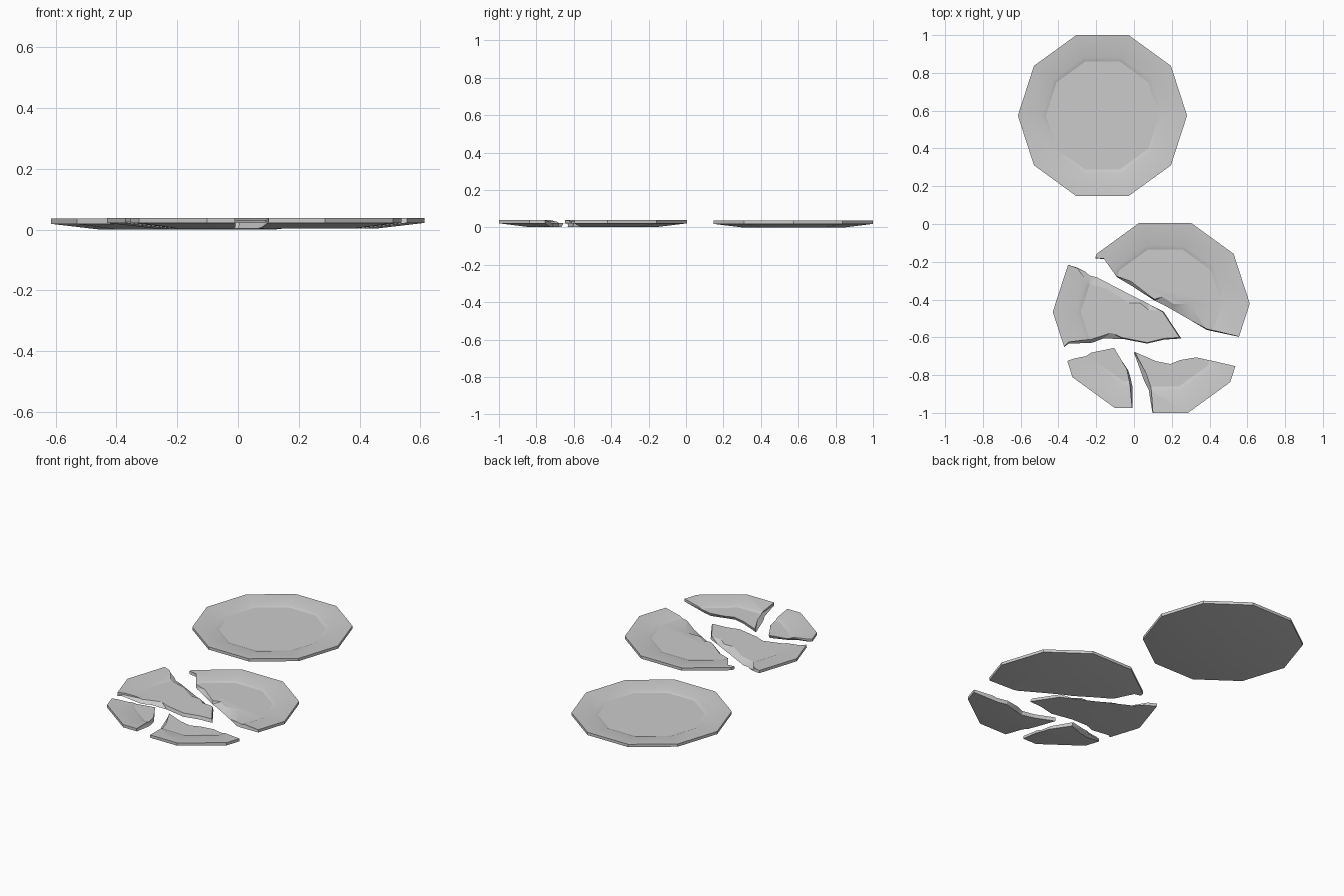
import bpy, bmesh, math

R = 0.448
# plate cross-section: (radius, height), from under-side centre to upper side
PROFILE = [(0.285, 0.0), (R, 0.019), (R, 0.036), (0.323, 0.028), (0.300, 0.020)]


def loft(name, rings):
    """Closed solid through rings of equal point count."""
    bm = bmesh.new()
    loops = [[bm.verts.new(p) for p in ring] for ring in rings]
    n = len(loops[0])
    for a, b in zip(loops, loops[1:]):
        for i in range(n):
            j = (i + 1) % n
            bm.faces.new((a[i], a[j], b[j], b[i]))
    bm.faces.new(loops[0])
    bm.faces.new(loops[-1])
    bmesh.ops.recalc_face_normals(bm, faces=bm.faces)
    mesh = bpy.data.meshes.new(name)
    bm.to_mesh(mesh)
    bm.free()
    ob = bpy.data.objects.new(name, mesh)
    bpy.context.collection.objects.link(ob)
    return ob


def plate(name, cx, cy, dz=0.0):
    angles = [math.radians(36 * i) for i in range(10)]
    return loft(name, [[(cx + r * math.cos(a), cy + r * math.sin(a), z + dz)
                        for a in angles] for r, z in PROFILE])


def smooth(ob):
    bpy.ops.object.select_all(action='DESELECT')
    ob.select_set(True)
    bpy.context.view_layer.objects.active = ob
    bpy.ops.object.shade_smooth_by_angle(angle=math.radians(20))


def shard(name, cx, cy, crack, outside):
    """Plate kept inside a jagged prism; crack = (top x, y, bottom x, y)."""
    dz = 0.003
    ob = plate(name, cx, cy, dz)
    top = [(c[0], c[1]) for c in crack] + outside
    low = [(c[2], c[3]) for c in crack] + outside
    rings = [[(x, y, z) for x, y in outline] for outline, z in
             ((low, -0.03), (low, dz), (top, dz + 0.022), (top, 0.08))]
    cutter = loft(name + "_cutter", rings)
    bm = bmesh.new()
    bm.from_mesh(cutter.data)
    bmesh.ops.triangulate(bm, faces=bm.faces)
    bm.to_mesh(cutter.data)
    bm.free()
    mod = ob.modifiers.new("break", 'BOOLEAN')
    mod.operation = 'INTERSECT'
    mod.solver = 'EXACT'
    mod.object = cutter
    graph = bpy.context.evaluated_depsgraph_get()
    mesh = bpy.data.meshes.new_from_object(ob.evaluated_get(graph))
    ob.modifiers.clear()
    ob.data = mesh
    bpy.data.objects.remove(cutter)
    smooth(ob)


# whole plate
smooth(plate("whole_plate", -0.167, 0.574))

# large shard, upper right
shard("shard_large", 0.165, -0.421, [
    (-0.30, -0.175, -0.30, -0.185), (-0.16, -0.183, -0.155, -0.188),
    (-0.095, -0.275, -0.09, -0.282), (-0.013, -0.304, -0.013, -0.327),
    (0.108, -0.397, 0.108, -0.405), (0.156, -0.384, 0.156, -0.428),
    (0.21, -0.42, 0.21, -0.458), (0.30, -0.42, 0.30, -0.51),
    (0.384, -0.554, 0.384, -0.56), (0.70, -0.632, 0.70, -0.636)],
    [(0.8, 0.2), (-0.3, 0.2)])

# middle shard, left
shard("shard_middle", 0.018, -0.465, [
    (-0.46, -0.18, -0.46, -0.178), (-0.30, -0.233, -0.30, -0.229),
    (-0.235, -0.32, -0.235, -0.262), (-0.145, -0.345, -0.145, -0.309),
    (-0.035, -0.42, -0.035, -0.366), (0.03, -0.42, 0.03, -0.399),
    (0.077, -0.458, 0.077, -0.423), (0.15, -0.464, 0.156, -0.463),
    (0.24, -0.60, 0.25, -0.606), (0.16, -0.605, 0.16, -0.612),
    (0.07, -0.627, 0.07, -0.633), (-0.065, -0.60, -0.06, -0.608),
    (-0.12, -0.575, -0.165, -0.607), (-0.23, -0.61, -0.23, -0.632),
    (-0.345, -0.625, -0.345, -0.652), (-0.45, -0.72, -0.45, -0.73)],
    [(-0.7, -0.7), (-0.7, -0.2)])

# small shard, lower left
shard("shard_small", 0.037, -0.548, [
    (-0.45, -0.76, -0.45, -0.77), (-0.32, -0.713, -0.32, -0.735),
    (-0.255, -0.70, -0.265, -0.73), (-0.225, -0.68, -0.225, -0.71),
    (-0.105, -0.655, -0.105, -0.665), (-0.04, -0.765, -0.03, -0.775),
    (-0.02, -0.86, -0.005, -0.86), (-0.003, -1.05, 0.008, -1.05)],
    [(0.0, -1.2), (-0.6, -1.2)])

# lower right shard
shard("shard_lower", 0.147, -0.574, [
    (0.107, -1.10, 0.10, -1.10), (0.09, -0.86, 0.075, -0.88),
    (0.07, -0.80, 0.05, -0.82), (0.005, -0.677, 0.0, -0.682),
    (0.115, -0.725, 0.115, -0.732), (0.19, -0.74, 0.19, -0.752),
    (0.24, -0.72, 0.24, -0.74), (0.33, -0.705, 0.33, -0.715),
    (0.70, -0.79, 0.70, -0.80)],
    [(0.8, -1.2), (0.107, -1.2)])
